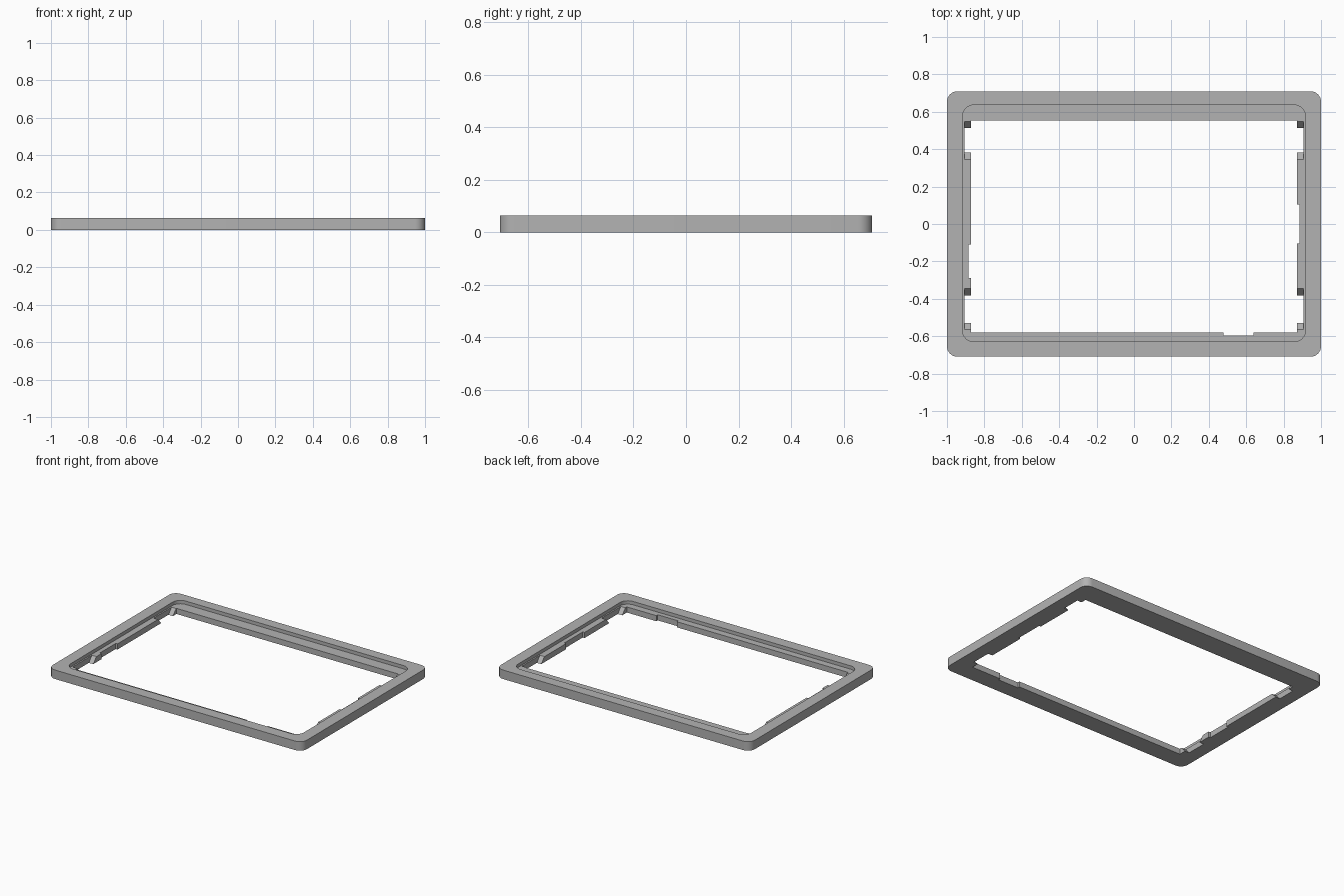
import bpy, bmesh, math

cube = bpy.data.objects.get("Cube")
if cube:
    bpy.data.objects.remove(cube, do_unlink=True)

HEIGHT, LEDGE = 0.064, 0.04

grey = bpy.data.materials.new("plain grey")
grey.use_nodes = True
grey.diffuse_color = (0.45, 0.45, 0.45, 1)
grey.node_tree.nodes["Principled BSDF"].inputs["Base Color"].default_value = grey.diffuse_color


def rounded_rect(x0, x1, y0, y1, r, steps=8):
    """Counter-clockwise outline with round corners."""
    corners = [(x1 - r, y1 - r), (x0 + r, y1 - r), (x0 + r, y0 + r), (x1 - r, y0 + r)]
    pts = []
    for q, (cx, cy) in enumerate(corners):
        for i in range(steps + 1):
            a = (q + i / steps) * math.pi / 2
            pts.append((cx + r * math.cos(a), cy + r * math.sin(a)))
    return pts


def prism(name, base, offset):
    """Extrude a 3D outline by an offset vector."""
    bm = bmesh.new()
    face = bm.faces.new([bm.verts.new(p) for p in base])
    ext = bmesh.ops.extrude_face_region(bm, geom=[face])
    moved = [v for v in ext["geom"] if isinstance(v, bmesh.types.BMVert)]
    bmesh.ops.translate(bm, verts=moved, vec=offset)
    bmesh.ops.recalc_face_normals(bm, faces=bm.faces)
    mesh = bpy.data.meshes.new(name)
    bm.to_mesh(mesh)
    bm.free()
    mesh.materials.append(grey)
    obj = bpy.data.objects.new(name, mesh)
    bpy.context.collection.objects.link(obj)
    return obj


def plan(name, outline, z0, z1):
    return prism(name, [(x, y, z0) for x, y in outline], (0, 0, z1 - z0))


# Outer body of the frame
frame = plan("frame", rounded_rect(-1, 1, -0.709, 0.709, 0.055), 0, HEIGHT)

# Recess that leaves the thin ledge
cutters = [plan("recess_cutter", rounded_rect(-0.917, 0.917, -0.629, 0.636, 0.06), LEDGE, 0.1)]

# Opening between the side rails, with shallow notches in three edges
opening = [(-0.872, -0.58), (0.478, -0.58), (0.478, -0.596), (0.64, -0.596), (0.64, -0.58),
           (0.872, -0.58), (0.872, -0.104), (0.886, -0.104), (0.886, 0.104), (0.872, 0.104),
           (0.872, 0.553), (-0.872, 0.553), (-0.872, -0.11), (-0.886, -0.11),
           (-0.886, -0.29), (-0.872, -0.29)]
cutters.append(plan("opening_cutter", opening, -0.1, 0.2))

# Gaps in both side rails, with ramped ends
slope = 0.9
for y0, y1 in ((0.382, 0.513), (-0.528, -0.382)):
    lo, hi = -0.01, 0.05
    side = [(y0 - slope * lo, lo), (y1 + slope * lo, lo),
            (y1 + slope * hi, hi), (y0 - slope * hi, hi)]
    cutters.append(prism("gap_cutter", [(-0.907, y, z) for y, z in side], (1.814, 0, 0)))

# Cut the frame and drop the cutters
for cutter in cutters:
    mod = frame.modifiers.new(cutter.name, 'BOOLEAN')
    mod.operation = 'DIFFERENCE'
    mod.solver = 'EXACT'
    mod.object = cutter
    cutter.hide_render = True
bpy.context.view_layer.update()
result = bpy.data.meshes.new_from_object(frame.evaluated_get(bpy.context.evaluated_depsgraph_get()))
frame.modifiers.clear()
frame.data = result
for cutter in cutters:
    bpy.data.objects.remove(cutter, do_unlink=True)

# Smooth the round corners only
bpy.ops.object.select_all(action='DESELECT')
frame.select_set(True)
bpy.context.view_layer.objects.active = frame
bpy.ops.object.shade_smooth_by_angle(angle=math.radians(30))
